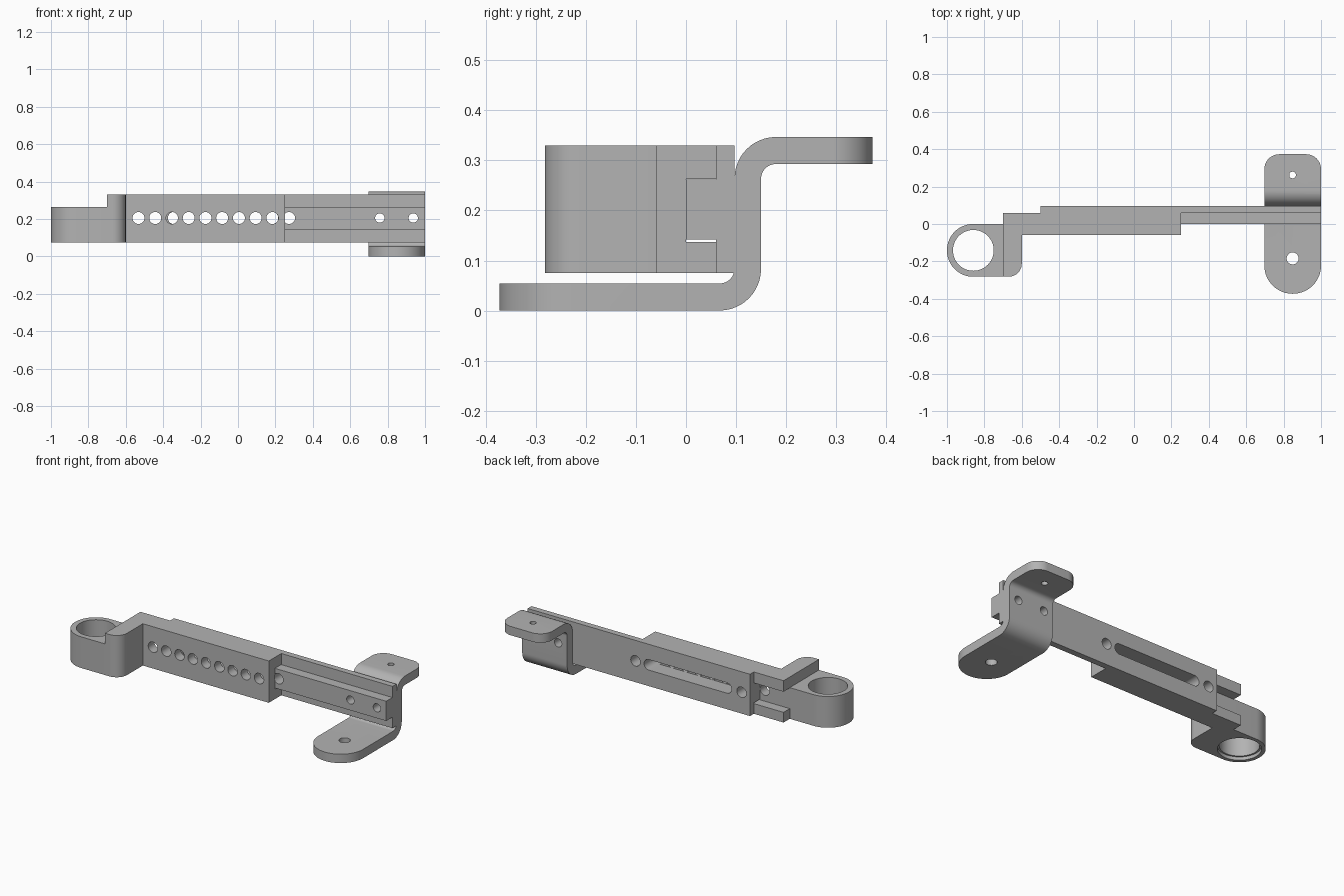
import bpy, bmesh, math
from mathutils import Vector

if "Cube" in bpy.data.objects:
    bpy.data.objects.remove(bpy.data.objects["Cube"])

metal = bpy.data.materials.new("grey metal")
metal.diffuse_color = (0.45, 0.45, 0.45, 1)
metal.use_nodes = True
metal.node_tree.nodes["Principled BSDF"].inputs["Base Color"].default_value = metal.diffuse_color


def rounded(corners, n=12):
    """Outline from (u, v, radius) corners; a radius above zero rounds the corner."""
    out = []
    for i, (u, v, r) in enumerate(corners):
        p = Vector((u, v))
        if r == 0:
            out.append(p)
            continue
        a = (Vector(corners[i - 1][:2]) - p).normalized()
        b = (Vector(corners[(i + 1) % len(corners)][:2]) - p).normalized()
        half = a.angle(b) / 2
        centre = p + (a + b).normalized() * (r / math.sin(half))
        start = p + a * (r / math.tan(half)) - centre
        end = p + b * (r / math.tan(half)) - centre
        sweep = start.angle_signed(end)      # clockwise positive
        for k in range(n + 1):
            t = -sweep * k / n
            c, s = math.cos(t), math.sin(t)
            out.append(centre + Vector((start.x * c - start.y * s, start.x * s + start.y * c)))
    return out


def circle(u, v, r, n=40):
    return [Vector((u + r * math.cos(2 * math.pi * k / n),
                    v + r * math.sin(2 * math.pi * k / n))) for k in range(n)]


PLACE = {"x": lambda u, v, d: (d, u, v),     # outline in y, z
         "y": lambda u, v, d: (u, d, v),     # outline in x, z
         "z": lambda u, v, d: (u, v, d)}     # outline in x, y


def extrude(name, outline, axis, lo, hi):
    bm = bmesh.new()
    face = bm.faces.new([bm.verts.new(PLACE[axis](p[0], p[1], lo)) for p in outline])
    new = bmesh.ops.extrude_face_region(bm, geom=[face])["geom"]
    shift = Vector(PLACE[axis](0, 0, hi - lo))
    bmesh.ops.translate(bm, vec=shift, verts=[g for g in new if isinstance(g, bmesh.types.BMVert)])
    bmesh.ops.recalc_face_normals(bm, faces=bm.faces)
    mesh = bpy.data.meshes.new(name)
    bm.to_mesh(mesh)
    bm.free()
    mesh.materials.append(metal)
    ob = bpy.data.objects.new(name, mesh)
    bpy.context.collection.objects.link(ob)
    return ob


def combine(ob, other, operation="DIFFERENCE"):
    """Apply a boolean and remove the helper."""
    mod = ob.modifiers.new("boolean", "BOOLEAN")
    mod.object, mod.operation, mod.solver = other, operation, "EXACT"
    bpy.context.view_layer.objects.active = ob
    bpy.ops.object.modifier_apply(modifier=mod.name)
    bpy.data.objects.remove(other)


def drill(ob, axis, u, v, r, lo, hi):
    combine(ob, extrude("drill", circle(u, v, r), axis, lo, hi))


def smooth(ob):
    bpy.ops.object.select_all(action="DESELECT")
    ob.select_set(True)
    bpy.context.view_layer.objects.active = ob
    bpy.ops.object.shade_smooth_by_angle(angle=math.radians(30))


MID, BOTTOM, TOP = 0.205, 0.075, 0.33
PITCH = 0.0895

# Sliding channel, open to the back
channel = extrude("sliding_channel", [
    (-0.06, BOTTOM), (0.06, BOTTOM), (0.06, 0.137), (0, 0.137),
    (0, 0.263), (0.06, 0.263), (0.06, TOP), (-0.06, TOP)], "x", -0.7, 0.25)

# Arm running forward from the channel end
arm = extrude("arm", rounded([(-0.7, -0.02, 0), (-0.7, -0.282, 0),
                              (-0.6, -0.282, 0.07), (-0.6, -0.02, 0)]), "z", BOTTOM, TOP)
combine(channel, arm, "UNION")

# Ring clamp with a through bore and a shallow wider recess below
ring = extrude("ring", rounded([(-1, 0, 0.1405), (-1, -0.282, 0.1405),
                                (-0.68, -0.282, 0), (-0.68, 0, 0)], 24), "z", BOTTOM, 0.265)
combine(channel, ring, "UNION")
combine(channel, extrude("bore", circle(-0.859, -0.141, 0.109, 64), "z", 0, 0.4))
combine(channel, extrude("recess", circle(-0.859, -0.141, 0.119, 64), "z", 0, BOTTOM + 0.02))

# Row of adjustment holes
for i in range(9):
    drill(channel, "y", -0.532 + PITCH * i, MID, 0.032, -0.1, 0.03)

# Back rail with a tongue that rides in the channel
rail = extrude("back_rail", [
    (0.06, BOTTOM), (0.097, BOTTOM), (0.097, TOP), (0.06, TOP),
    (0.06, 0.262), (0, 0.262), (0, 0.142), (0.06, 0.142)], "x", -0.5, 1)
for x, r in ((-0.4425, 0.032), (0.273, 0.032), (0.758, 0.025), (0.937, 0.025)):
    drill(rail, "y", x, MID, r, -0.05, 0.2)
slot = rounded([(-0.375, MID - 0.032, 0.0319), (0.215, MID - 0.032, 0.0319),
                (0.215, MID + 0.032, 0.0319), (-0.375, MID + 0.032, 0.0319)])
combine(rail, extrude("slot", slot, "y", -0.05, 0.2))

# Bent mounting bracket: side profile trimmed by its plan outline
bracket = extrude("mounting_bracket", rounded([
    (-0.373, 0, 0), (0.15, 0, 0.083), (0.15, 0.293, 0.03), (0.373, 0.293, 0),
    (0.373, 0.347, 0), (0.097, 0.347, 0.083), (0.097, 0.054, 0.03), (-0.373, 0.054, 0)]),
    "x", 0.697, 1)
plan = extrude("plan", rounded([
    (0.697, -0.373, 0.151), (1, -0.373, 0.151), (1, 0.373, 0.08), (0.697, 0.373, 0.08)], 20),
    "z", -0.1, 0.5)
combine(bracket, plan, "INTERSECT")
drill(bracket, "z", 0.848, -0.184, 0.032, -0.05, 0.1)
drill(bracket, "z", 0.848, 0.262, 0.018, 0.25, 0.4)
for x in (0.758, 0.937):
    drill(bracket, "y", x, MID, 0.025, 0.05, 0.2)

for ob in (channel, rail, bracket):
    smooth(ob)
